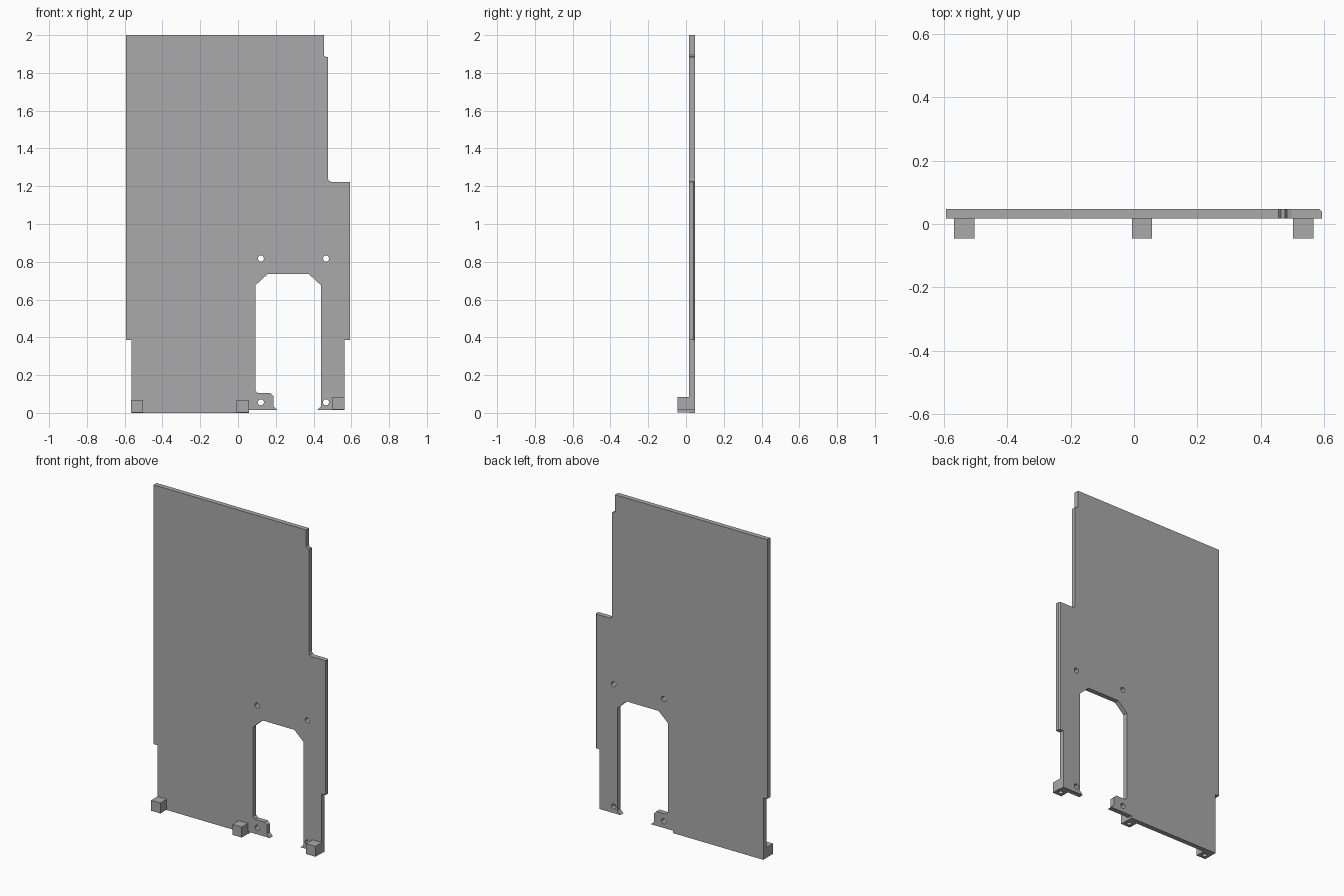
import bpy, bmesh
from math import pi
from mathutils import Matrix, Vector

if "Cube" in bpy.data.objects:
    bpy.data.objects.remove(bpy.data.objects["Cube"])

grey = bpy.data.materials.new("plain grey")
grey.use_nodes = True
colour = (0.4, 0.4, 0.4, 1)
grey.diffuse_color = colour
grey.node_tree.nodes["Principled BSDF"].inputs["Base Color"].default_value = colour

FRONT, BACK = 0.017, 0.047


def add_object(name, bm):
    bmesh.ops.recalc_face_normals(bm, faces=bm.faces)
    mesh = bpy.data.meshes.new(name)
    bm.to_mesh(mesh)
    bm.free()
    mesh.materials.append(grey)
    obj = bpy.data.objects.new(name, mesh)
    bpy.context.collection.objects.link(obj)
    return obj


def drill(obj, centre, radius, depth, axis):
    """Cut a round hole through or into an object."""
    bm = bmesh.new()
    turn = Matrix.Rotation(pi / 2, 4, 'X') if axis == 'Y' else Matrix.Identity(4)
    bmesh.ops.create_cone(bm, cap_ends=True, segments=20, radius1=radius, radius2=radius,
                          depth=depth, matrix=Matrix.Translation(centre) @ turn)
    cutter = add_object("hole_cutter", bm)
    cutter.hide_render = True
    mod = obj.modifiers.new("hole", 'BOOLEAN')
    mod.operation, mod.solver, mod.object = 'DIFFERENCE', 'EXACT', cutter
    bpy.context.view_layer.objects.active = obj
    bpy.ops.object.modifier_apply(modifier=mod.name)
    bpy.data.objects.remove(cutter)


# Panel outline, clockwise from the top left corner, including the doorway
outline = [
    (-0.593, 2), (0.455, 2), (0.455, 1.895), (0.463, 1.886), (0.476, 1.884),
    (0.476, 1.24), (0.482, 1.228), (0.497, 1.222), (0.592, 1.222),
    (0.592, 0.386), (0.564, 0.386), (0.564, 0.015),
    (0.42, 0.015), (0.44, 0.037), (0.44, 0.675), (0.376, 0.734),
    (0.156, 0.734), (0.092, 0.675), (0.092, 0.118), (0.106, 0.105),
    (0.17, 0.105), (0.187, 0.088), (0.187, 0.037), (0.207, 0.015),
    (0.057, 0.015), (0.057, 0), (-0.565, 0), (-0.565, 0.386), (-0.593, 0.386),
]
bm = bmesh.new()
face = bm.faces.new([bm.verts.new((x, FRONT, z)) for x, z in outline])
new = bmesh.ops.extrude_face_region(bm, geom=[face])["geom"]
bmesh.ops.translate(bm, vec=(0, BACK - FRONT, 0),
                    verts=[v for v in new if isinstance(v, bmesh.types.BMVert)])
# Small chamfer on the outer back edge of the wide section
edges = [e for e in bm.edges if all(v.co.x > 0.59 and v.co.y > 0.04 for v in e.verts)]
bmesh.ops.bevel(bm, geom=edges, offset=0.008, segments=1, affect='EDGES')
panel = add_object("panel", bm)

# Four screw holes around the doorway
for x in (0.121, 0.466):
    for z in (0.056, 0.817):
        drill(panel, Vector((x, 0.03, z)), 0.016, 0.1, 'Y')

# Mounting blocks on the front, each with a blind hole underneath
blocks = {"right_block": (-0.535, 0.002), "middle_block": (0.025, 0.002),
          "left_block": (0.533, 0.018)}
for name, (x, z) in blocks.items():
    size = Vector((0.064, 0.062, 0.065))
    centre = Vector((x, FRONT - size.y / 2, z + size.z / 2))
    bm = bmesh.new()
    bmesh.ops.create_cube(bm, size=1, matrix=Matrix.Translation(centre) @ Matrix.Diagonal(size).to_4x4())
    block = add_object(name, bm)
    drill(block, Vector((x, centre.y, z)), 0.014, 0.08, 'Z')
